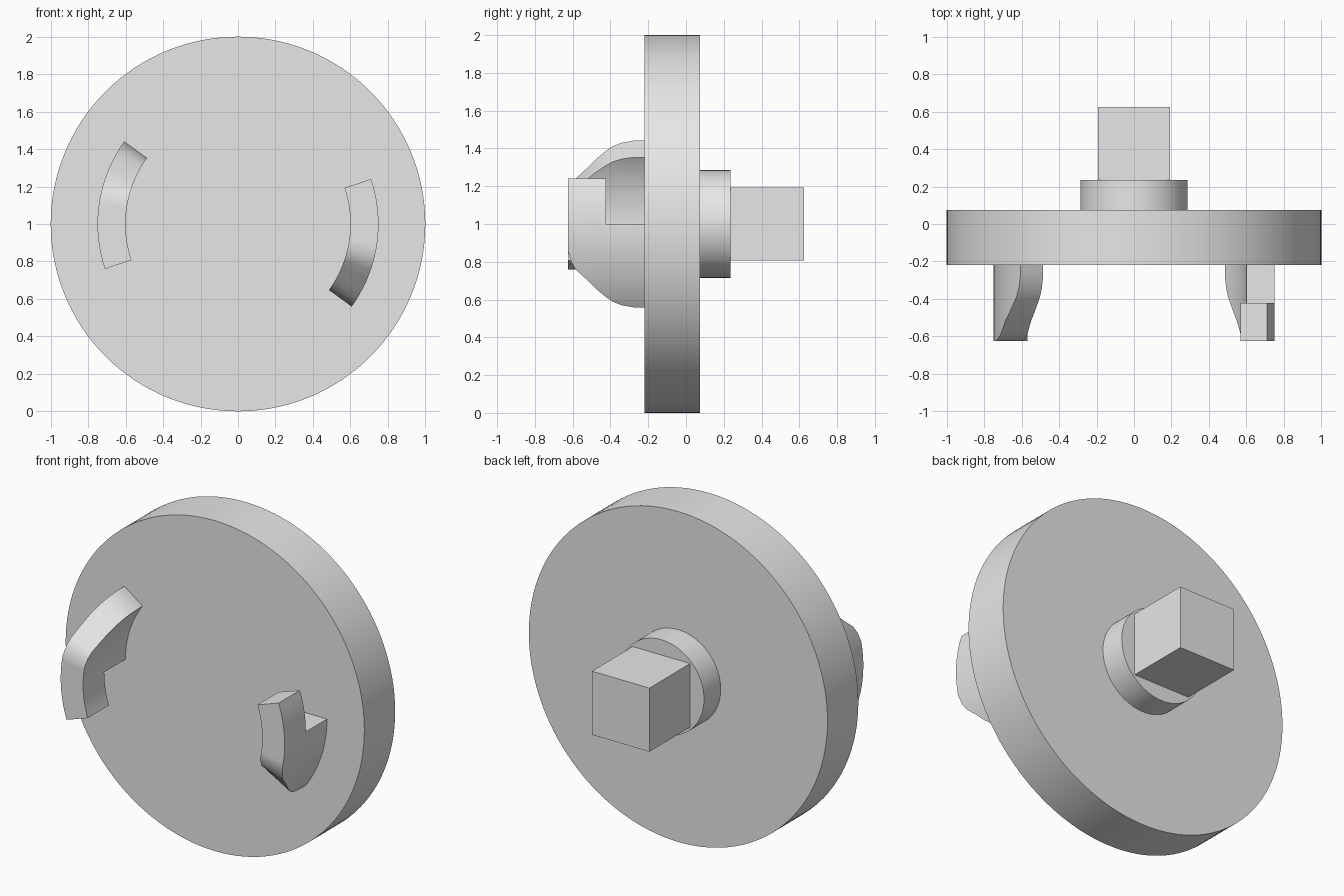
import bpy, bmesh
from math import radians, sin, cos, pi
from mathutils import Matrix

if "Cube" in bpy.data.objects:
    bpy.data.objects.remove(bpy.data.objects["Cube"])

grey = bpy.data.materials.new("light grey")
grey.use_nodes = True
grey.diffuse_color = (0.8, 0.8, 0.8, 1)
grey.node_tree.nodes["Principled BSDF"].inputs["Base Color"].default_value = grey.diffuse_color

CENTRE_Z = 1.0
PLATE_FRONT, PLATE_BACK, BOSS_BACK, END = -0.22, 0.075, 0.235, 0.625


def finish(name, bm):
    """Turn a bmesh into a shaded grey object."""
    bmesh.ops.recalc_face_normals(bm, faces=bm.faces)
    mesh = bpy.data.meshes.new(name)
    bm.to_mesh(mesh)
    bm.free()
    mesh.materials.append(grey)
    obj = bpy.data.objects.new(name, mesh)
    bpy.context.collection.objects.link(obj)
    bpy.ops.object.select_all(action='DESELECT')
    obj.select_set(True)
    bpy.context.view_layer.objects.active = obj
    bpy.ops.object.shade_smooth_by_angle(angle=radians(30))
    return obj


def disc(name, radius, y0, y1, segments=128):
    """Cylinder lying along y."""
    bm = bmesh.new()
    place = Matrix.Translation((0, (y0 + y1) / 2, CENTRE_Z)) @ Matrix.Rotation(pi / 2, 4, 'X')
    bmesh.ops.create_cone(bm, cap_ends=True, segments=segments, radius1=radius,
                          radius2=radius, depth=y1 - y0, matrix=place)
    return finish(name, bm)


def claw(name, turn, inner=0.6, outer=0.75):
    """Curved hook: a ramped root, then a tip overhanging a gap."""
    ramp = [(-36, -0.28), (-35, -0.34), (-33.4, -0.385), (-31, -0.425), (-27, -0.48),
            (-23.5, -0.52), (-18.7, -0.585), (-15.5, -0.608), (-11, -END)]
    columns = ramp + [(-11 + 11 * i / 4, -END) for i in range(1, 5)]
    root_end = len(columns) - 1
    columns += [(18.7 * i / 6, -END) for i in range(1, 7)]

    # grid cells in angle and depth; the tip keeps only the front layer
    cells = [(i, j) for i in range(len(columns) - 1) for j in (0, 1)
             if j == 1 or i < root_end]
    bm = bmesh.new()
    verts = {}

    def vert(i, j, radius):
        if (i, j, radius) not in verts:
            angle, front = columns[i]
            a = radians(angle + turn)
            y = PLATE_FRONT + (front - PLATE_FRONT) * j / 2
            verts[i, j, radius] = bm.verts.new(
                (radius * cos(a), y, CENTRE_Z + radius * sin(a)))
        return verts[i, j, radius]

    edge_use = {}
    for i, j in cells:
        loop = [(i, j), (i + 1, j), (i + 1, j + 1), (i, j + 1)]
        for radius in (inner, outer):
            bm.faces.new([vert(*p, radius) for p in loop])
        for p, q in zip(loop, loop[1:] + loop[:1]):
            edge_use.setdefault(frozenset((p, q)), []).append((p, q))

    # walls along the outline join the inner and outer sheets
    for used in edge_use.values():
        if len(used) == 1:
            p, q = used[0]
            bm.faces.new([vert(*p, inner), vert(*q, inner),
                          vert(*q, outer), vert(*p, outer)])
    return finish(name, bm)


# Main plate and the round boss behind it
disc("round_plate", 1.0, PLATE_FRONT, PLATE_BACK)
disc("rear_boss", 0.285, PLATE_BACK, BOSS_BACK, 96)

# Square drive shaft
bm = bmesh.new()
length = END - BOSS_BACK
bmesh.ops.create_cube(bm, size=1, matrix=Matrix.Translation(
    (0, BOSS_BACK + length / 2, CENTRE_Z)) @ Matrix.Diagonal((0.385, length, 0.385, 1)))
finish("square_shaft", bm)

# Two hooks, half a turn apart
claw("left_claw", 0)
claw("right_claw", 180)
